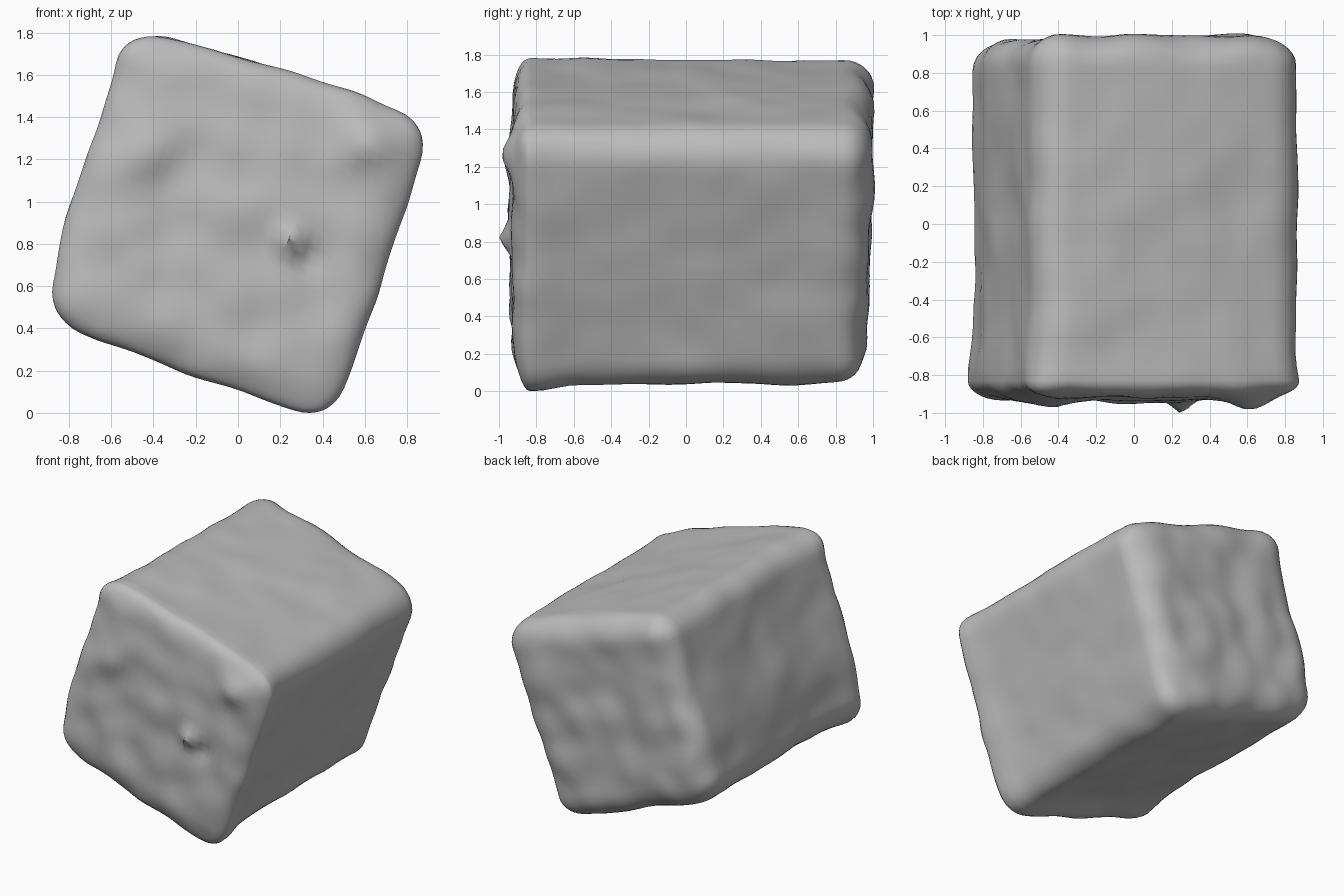
import bpy
import bmesh
import math
from mathutils import Vector, noise

cube = bpy.data.objects.get("Cube")
if cube:
    bpy.data.objects.remove(cube, do_unlink=True)

# Tilted cross-section corners (x, z) and the rounding of the edges
TOP_LEFT, TOP_RIGHT = Vector((-0.51, 1.82)), Vector((0.91, 1.38))
LOW_LEFT, LOW_RIGHT = Vector((-0.882, 0.485)), Vector((0.415, 0))
ROUND = 0.25
CORE = 1 - ROUND

# Lumps on the front face: x, z, height, radius
LUMPS = [(0.25, 0.82, 0.075, 0.07), (0.34, 0.74, -0.03, 0.07),
         (0.62, 1.27, 0.045, 0.09), (-0.42, 1.24, 0.025, 0.12),
         (-0.33, 1.12, -0.02, 0.1), (-0.45, 0.72, 0.02, 0.1),
         (0.0, 0.9, 0.015, 0.15)]


def bell(distance, radius):
    return math.exp(-(distance / radius) ** 2)


def block_point(p):
    """Map a point of the cube onto the leaning, round-edged block."""
    core = Vector([max(-CORE, min(CORE, c)) for c in p])
    u, v, w = core + (p - core).normalized() * ROUND
    # The front edge is tighter, and the back recedes towards the base
    if v < -CORE:
        y = -0.83 + (v + CORE) / ROUND * 0.1
    elif v > CORE:
        y = 0.82 + (v - CORE) / ROUND * 0.16
    else:
        y = v / CORE * 0.825 - 0.005
    y += 0.02 * w * (v + 1) / 2
    low = LOW_LEFT.lerp(LOW_RIGHT, (u + 1) / 2)
    high = TOP_LEFT.lerp(TOP_RIGHT, (u + 1) / 2)
    x, z = low.lerp(high, (w + 1) / 2)
    # The upper and left sides swell
    z += 0.03 * (1 - u * u) * (w + 1) / 2
    x -= 0.03 * bell(w + 0.3, 0.35) * (1 - u) / 2
    # The block flares slightly at the front
    flare = 1 + 0.035 * bell(y + 0.85, 0.16)
    return Vector((x * flare, y, 1.4 + (z - 1.4) * flare))


# Stone block
bm = bmesh.new()
bmesh.ops.create_cube(bm, size=2)
bmesh.ops.subdivide_edges(bm, edges=bm.edges[:], cuts=31, use_grid_fill=True)
for vert in bm.verts:
    vert.co = block_point(vert.co)
bm.normal_update()

# Weathered surface
moves = []
for vert in bm.verts:
    co, normal = vert.co, vert.normal
    height = noise.noise(co * 2.2) * 0.014
    height += noise.noise(co * 4.5 + Vector((3, 7, 1))) * (0.012 + 0.012 * abs(normal.y))
    if normal.y < -0.5:
        for x, z, size, radius in LUMPS:
            height += size * bell(math.hypot(co.x - x, co.z - z), radius)
    moves.append(normal * height)
for vert, move in zip(bm.verts, moves):
    vert.co += move

# Rest the block on the ground
ground = min(vert.co.z for vert in bm.verts)
bmesh.ops.translate(bm, verts=bm.verts[:], vec=(0, 0, -ground))

mesh = bpy.data.meshes.new("stone_block")
bm.to_mesh(mesh)
bm.free()
block = bpy.data.objects.new("stone_block", mesh)
bpy.context.collection.objects.link(block)

# Plain grey stone
stone = bpy.data.materials.new("grey_stone")
stone.use_nodes = True
grey = (0.5, 0.5, 0.5, 1)
stone.diffuse_color = grey
stone.node_tree.nodes["Principled BSDF"].inputs["Base Color"].default_value = grey
mesh.materials.append(stone)

bpy.ops.object.select_all(action='DESELECT')
block.select_set(True)
bpy.context.view_layer.objects.active = block
bpy.ops.object.shade_smooth_by_angle(angle=math.radians(40))
